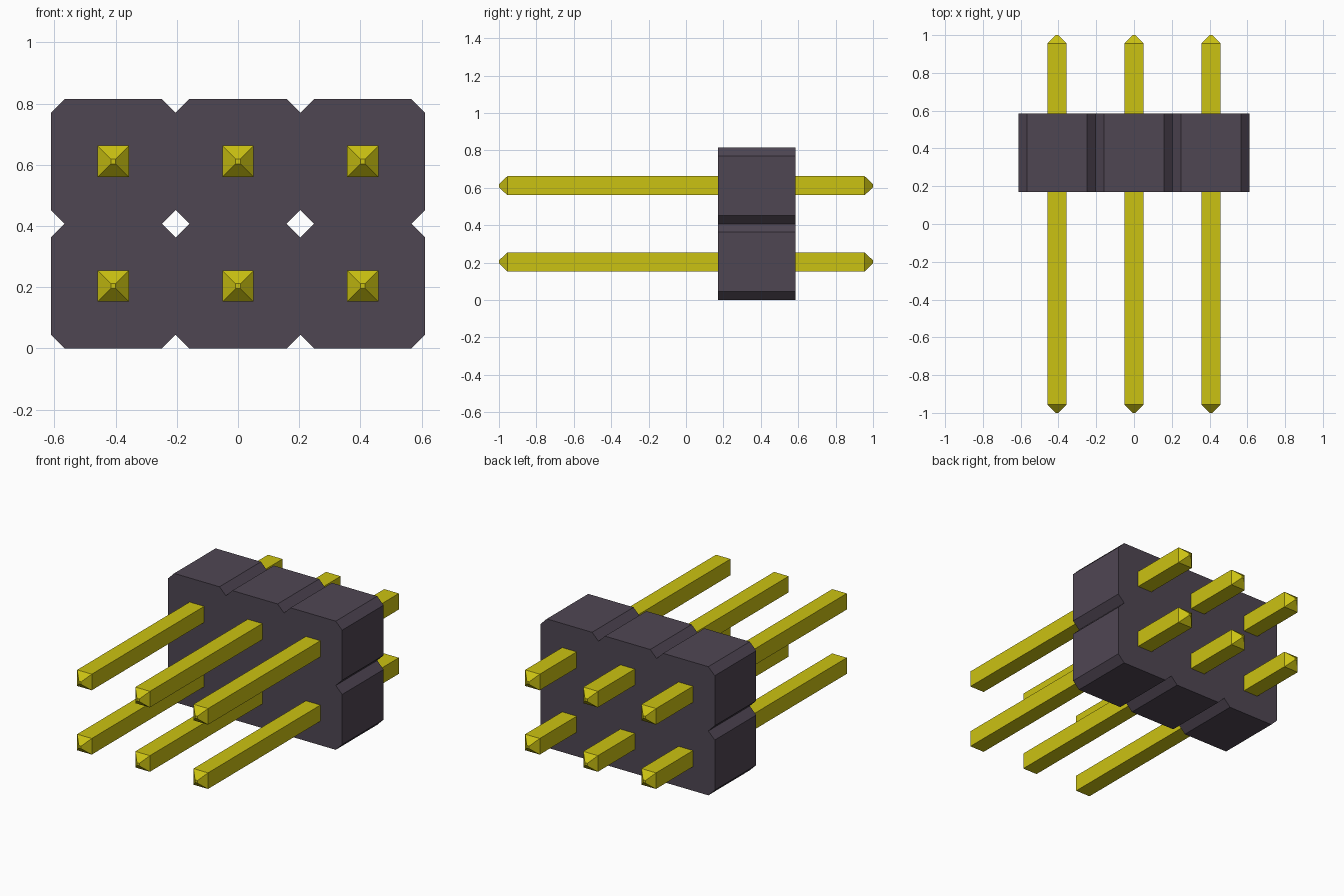
import bpy
import bmesh

cube = bpy.data.objects.get("Cube")
if cube:
    bpy.data.objects.remove(cube, do_unlink=True)

PITCH = 0.4075           # spacing between pins
COLS, ROWS = 3, 2
CHAMFER = 0.045
BODY_Y = (0.17, 0.585)   # front and back of the housing
PIN_HALF, TIP_HALF, TIP_LEN = 0.051, 0.008, 0.045


def make_material(name, rgb):
    mat = bpy.data.materials.new(name)
    mat.use_nodes = True
    mat.diffuse_color = (*rgb, 1)
    bsdf = next(n for n in mat.node_tree.nodes if n.type == "BSDF_PRINCIPLED")
    bsdf.inputs["Base Color"].default_value = (*rgb, 1)
    return mat


def make_object(name, bm, mat):
    bmesh.ops.remove_doubles(bm, verts=bm.verts, dist=1e-4)
    bmesh.ops.recalc_face_normals(bm, faces=bm.faces)
    mesh = bpy.data.meshes.new(name)
    bm.to_mesh(mesh)
    bm.free()
    mesh.materials.append(mat)
    obj = bpy.data.objects.new(name, mesh)
    bpy.context.collection.objects.link(obj)
    return obj


def cell_centre(col, row):
    return (col - (COLS - 1) / 2) * PITCH, (row + 0.5) * PITCH


plastic = make_material("dark plastic", (0.078, 0.061, 0.086))
metal = make_material("yellow metal", (0.60, 0.54, 0.006))

# Housing: a grid of chamfered cells, open where neighbouring cells join
h = PITCH / 2
k = h - CHAMFER
octagon = [(h, -k), (h, k), (k, h), (-k, h), (-h, k), (-h, -k), (-k, -h), (k, -h)]
directions = {0: (1, 0), 2: (0, 1), 4: (-1, 0), 6: (0, -1)}
bm = bmesh.new()
for col in range(COLS):
    for row in range(ROWS):
        cx, cz = cell_centre(col, row)
        front, back = [[bm.verts.new((cx + x, y, cz + z)) for x, z in octagon]
                       for y in BODY_Y]
        bm.faces.new(front)
        bm.faces.new(back[::-1])
        for i in range(8):
            if i in directions:
                dc, dr = directions[i]
                if 0 <= col + dc < COLS and 0 <= row + dr < ROWS:
                    continue
            j = (i + 1) % 8
            bm.faces.new((front[i], back[i], back[j], front[j]))
make_object("housing", bm, plastic)

# Pins: square bars with tapered, slightly blunt tips
sections = [(-1, TIP_HALF), (-1 + TIP_LEN, PIN_HALF),
            (1 - TIP_LEN, PIN_HALF), (1, TIP_HALF)]
for row in range(ROWS):
    for col in range(COLS):
        cx, cz = cell_centre(col, row)
        bm = bmesh.new()
        rings = [[bm.verts.new((cx + sx * r, y, cz + sz * r))
                  for sx, sz in ((1, -1), (1, 1), (-1, 1), (-1, -1))]
                 for y, r in sections]
        bm.faces.new(rings[0])
        bm.faces.new(rings[-1][::-1])
        for a, b in zip(rings, rings[1:]):
            for i in range(4):
                j = (i + 1) % 4
                bm.faces.new((a[i], b[i], b[j], a[j]))
        make_object(f"pin_{('lower', 'upper')[row]}_{col + 1}", bm, metal)
